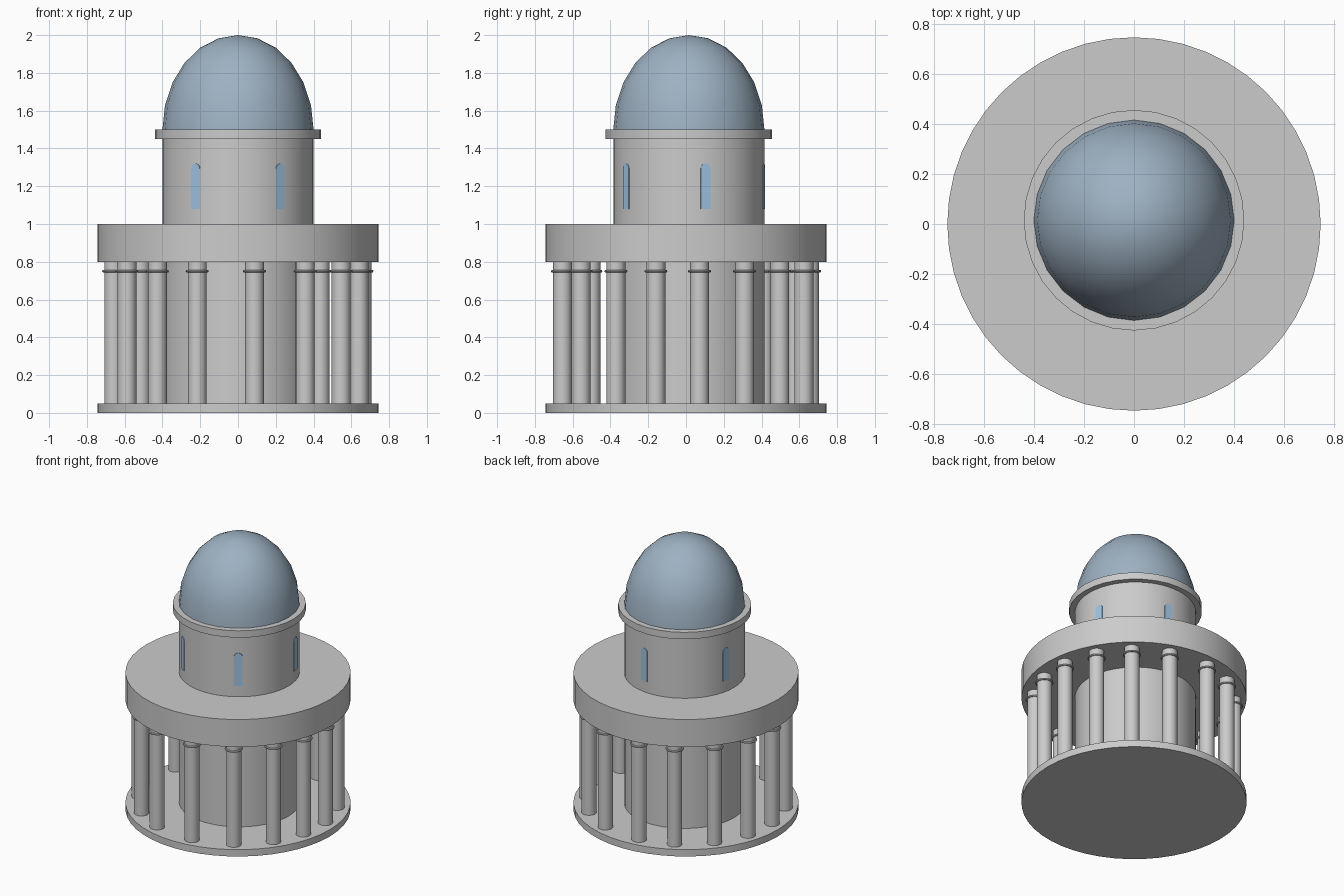
import bpy, bmesh
from math import sin, cos, pi, radians

if "Cube" in bpy.data.objects:
    bpy.data.objects.remove(bpy.data.objects["Cube"])

CY = 0.015  # the tower sits slightly behind the centre of the base


def material(name, color):
    m = bpy.data.materials.new(name)
    m.diffuse_color = color
    m.use_nodes = True
    m.node_tree.nodes["Principled BSDF"].inputs["Base Color"].default_value = m.diffuse_color
    return m


slate = material("slate_blue", (0.34, 0.44, 0.54, 1))
glass = material("window_blue", (0.36, 0.56, 0.78, 1))


def smooth(obj):
    bpy.ops.object.select_all(action='DESELECT')
    obj.select_set(True)
    bpy.context.view_layer.objects.active = obj
    bpy.ops.object.shade_smooth_by_angle(angle=radians(35))


def cylinder(name, r, z0, z1, x=0, y=0, sides=48):
    bpy.ops.mesh.primitive_cylinder_add(vertices=sides, radius=r, depth=z1 - z0,
                                        location=(x, y, (z0 + z1) / 2))
    obj = bpy.context.object
    obj.name = name
    smooth(obj)
    return obj


# Round floor and heavy entablature
cylinder("base_disc", 0.745, 0, 0.05)
cylinder("entablature", 0.745, 0.8, 1.0)

# Central drum and its cornice
cylinder("drum", 0.4, 0.05, 1.47, y=CY)
cylinder("cornice", 0.44, 1.45, 1.5, y=CY, sides=32)

# Half dome, taller than a hemisphere
bpy.ops.mesh.primitive_uv_sphere_add(segments=24, ring_count=12, radius=1)
dome = bpy.context.object
dome.name = "dome"
bm = bmesh.new()
bm.from_mesh(dome.data)
bmesh.ops.delete(bm, geom=[v for v in bm.verts if v.co.z < -0.01], context='VERTS')
for v in bm.verts:
    v.co = (v.co.x * 0.4, v.co.y * 0.4 + CY, v.co.z * 0.5 + 1.5)
bm.to_mesh(dome.data)
bm.free()
dome.data.materials.append(slate)
smooth(dome)

# Ring of columns, angles in degrees from the front toward +x
column_angles = [7.6, 32.6, 55.8, 76, 96.2, 118, 138.8, 161,
                 187, 208.5, 231.5, 253.4, 274.7, 297, 319.7, 340.9]
for i, deg in enumerate(column_angles):
    a = radians(deg)
    x, y = 0.66 * sin(a), -0.66 * cos(a)
    cylinder(f"column_{i + 1}", 0.05, 0.05, 0.8, x, y, 24)
    bpy.ops.mesh.primitive_torus_add(major_radius=0.054, minor_radius=0.007,
                                     major_segments=24, minor_segments=8,
                                     location=(x, y, 0.75))
    ring = bpy.context.object
    ring.name = f"column_ring_{i + 1}"
    smooth(ring)

# Arched windows set in the drum
half, sill, spring = 0.028, 1.08, 1.292
outline = [(-half, sill), (half, sill)]
outline += [(half * cos(t * pi / 8), spring + half * sin(t * pi / 8)) for t in range(9)]
for i, deg in enumerate([34, 103, 173, 258, 326]):
    bm = bmesh.new()
    face = bm.faces.new([bm.verts.new((u, -0.403, z)) for u, z in outline])
    ext = bmesh.ops.extrude_face_region(bm, geom=[face])
    for v in ext["geom"]:
        if isinstance(v, bmesh.types.BMVert):
            v.co.y += 0.02
    bmesh.ops.recalc_face_normals(bm, faces=bm.faces)
    mesh = bpy.data.meshes.new(f"window_{i + 1}")
    bm.to_mesh(mesh)
    bm.free()
    mesh.materials.append(glass)
    window = bpy.data.objects.new(f"window_{i + 1}", mesh)
    window.location.y = CY
    window.rotation_euler.z = radians(deg)
    bpy.context.collection.objects.link(window)
